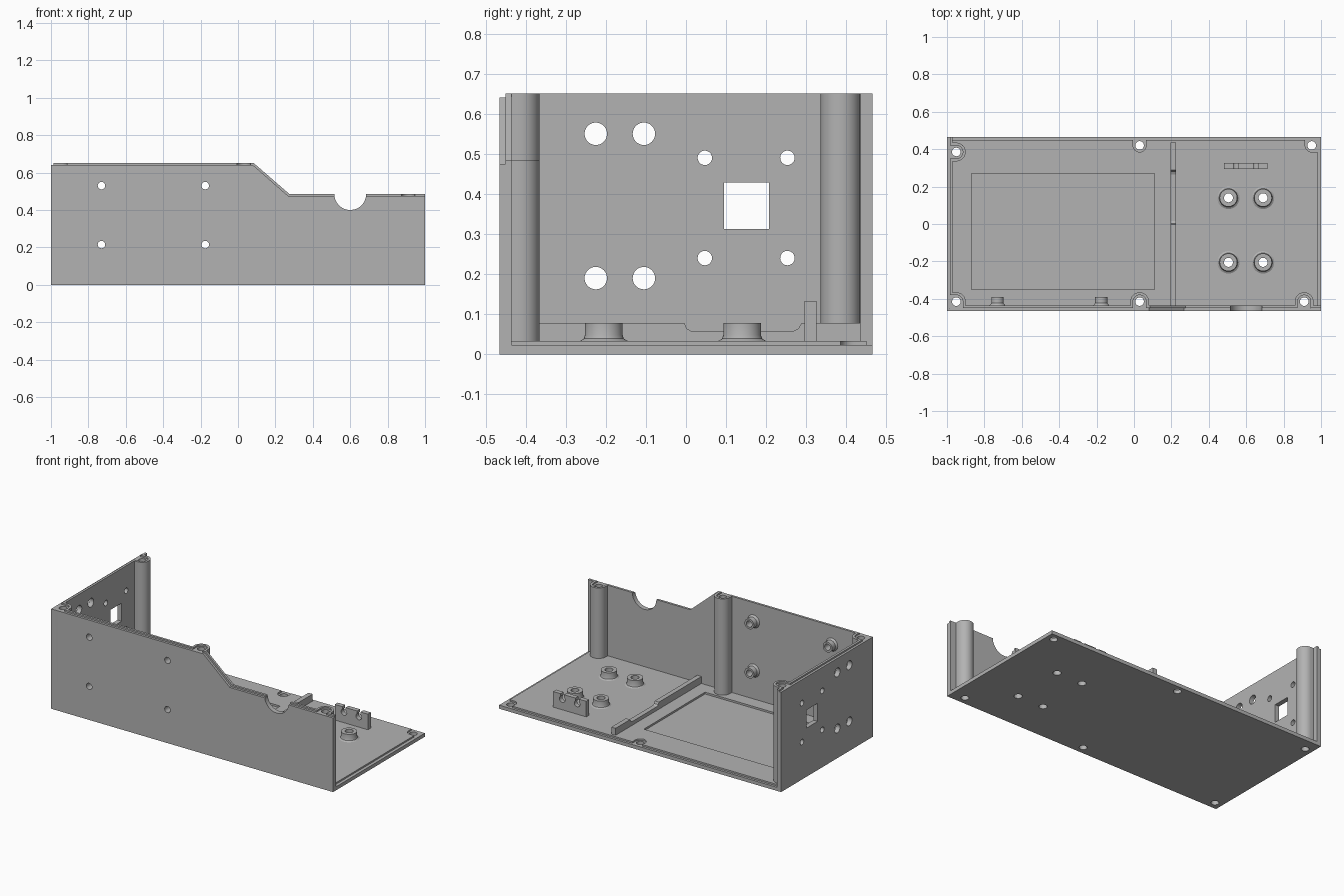
import bpy, bmesh
from math import sin, cos, pi, radians
from mathutils import Matrix

if "Cube" in bpy.data.objects:
    bpy.data.objects.remove(bpy.data.objects["Cube"], do_unlink=True)

grey = bpy.data.materials.new("matte_grey")
grey.use_nodes = True
grey.diffuse_color = (0.45, 0.45, 0.45, 1)
grey.node_tree.nodes["Principled BSDF"].inputs["Base Color"].default_value = (0.45, 0.45, 0.45, 1)


def make(name, bm):
    bmesh.ops.recalc_face_normals(bm, faces=bm.faces)
    mesh = bpy.data.meshes.new(name)
    bm.to_mesh(mesh)
    bm.free()
    mesh.materials.append(grey)
    ob = bpy.data.objects.new(name, mesh)
    bpy.context.collection.objects.link(ob)
    return ob


def prism(name, pts, axis, a, b):
    """Extrude a 2D outline along an axis from a to b."""
    place = {"x": lambda u, v, w: (w, u, v),
             "y": lambda u, v, w: (u, w, v),
             "z": lambda u, v, w: (u, v, w)}[axis]
    bm = bmesh.new()
    lo = [bm.verts.new(place(u, v, a)) for u, v in pts]
    hi = [bm.verts.new(place(u, v, b)) for u, v in pts]
    bm.faces.new(lo)
    bm.faces.new(hi)
    n = len(pts)
    for i in range(n):
        j = (i + 1) % n
        bm.faces.new((lo[i], lo[j], hi[j], hi[i]))
    return make(name, bm)


def rect(u0, v0, u1, v1):
    return [(u0, v0), (u1, v0), (u1, v1), (u0, v1)]


def circle(u, v, r, n=32):
    return [(u + r * cos(2 * pi * i / n), v + r * sin(2 * pi * i / n)) for i in range(n)]


def box(name, x0, y0, x1, y1, z0, z1):
    return prism(name, rect(x0, y0, x1, y1), "z", z0, z1)


def lathe(name, profile, matrix, n=32):
    """Revolve a closed (radius, height) outline."""
    bm = bmesh.new()
    rings = [[bm.verts.new((r * cos(2 * pi * i / n), r * sin(2 * pi * i / n), z))
              for r, z in profile] for i in range(n)]
    m = len(profile)
    for i in range(n):
        p, q = rings[i], rings[(i + 1) % n]
        for k in range(m):
            l = (k + 1) % m
            bm.faces.new((p[k], q[k], q[l], p[l]))
    bm.transform(matrix)
    return make(name, bm)


def combine(target, tool, operation):
    mod = target.modifiers.new("bool", "BOOLEAN")
    mod.operation, mod.solver, mod.object = operation, "EXACT", tool
    bpy.context.view_layer.objects.active = target
    bpy.ops.object.modifier_apply(modifier=mod.name)
    bpy.data.objects.remove(tool, do_unlink=True)


def add(target, tool):
    combine(target, tool, "UNION")


def cut(target, tool):
    combine(target, tool, "DIFFERENCE")


# Floor with a stepped rim
shell = box("enclosure_shell", -1, -0.465, 1, 0.465, 0, 0.023)
add(shell, box("floor_step", -0.985, -0.455, 0.98, 0.45, 0.01, 0.033))

# Front wall in two layers, forming a stepped lip
front_out = [(-1, 0.01), (1, 0.01), (1, 0.475), (0.268, 0.475), (0.08, 0.64), (-1, 0.64)]
front_in = [(-0.985, 0.01), (1, 0.01), (1, 0.485), (0.275, 0.485), (0.085, 0.65), (-0.985, 0.65)]
add(shell, prism("front_outer", front_out, "y", -0.465, -0.45))
add(shell, prism("front_inner", front_in, "y", -0.45, -0.435))

# Right end wall in two layers
add(shell, box("end_outer", -1, -0.465, -0.985, 0.465, 0.01, 0.64))
add(shell, box("end_inner", -0.985, -0.45, -0.97, 0.465, 0.01, 0.65))

# Screw posts: x, y, height, direction to the walls they join
posts = [(-0.95, -0.415, 0.65, -1, -1), (0.03, -0.415, 0.65, 0, -1),
         (0.91, -0.415, 0.485, 0, -1), (-0.95, 0.385, 0.65, -1, 0)]
sockets = [(0.03, 0.42, 0.033, 0, 1), (0.95, 0.42, 0.033, 1, 1)]


def footprints(x, y, r, dx, dy, reach):
    """Round outline plus blocks that run out to the neighbouring walls."""
    shapes = [circle(x, y, r)]
    if dx:
        shapes.append(rect(min(x, x + dx * reach), y - r, max(x, x + dx * reach), y + r))
    if dy:
        shapes.append(rect(x - r, min(y, y + dy * reach), x + r, max(y, y + dy * reach)))
    return shapes


for x, y, h, dx, dy in posts:
    for shape in footprints(x, y, 0.05, dx, dy, 0.025):
        add(shell, prism("post", shape, "z", 0.01, h))

# Lip pockets and screw holes
for x, y, h, dx, dy in posts + sockets:
    for shape in footprints(x, y, 0.035, dx, dy, 0.1):
        cut(shell, prism("pocket", shape, "z", h - 0.01, h + 0.05))
    cut(shell, prism("screw_hole", circle(x, y, 0.023), "z", -0.1, 0.8))

# Shallow tray recess in the floor
cut(shell, box("tray", -0.87, -0.35, 0.11, 0.27, 0.021, 0.06))

# Cable notch and holes in the front wall
cut(shell, prism("cable_notch", circle(0.6, 0.485, 0.085, 48), "y", -0.6, -0.4))
stub_spots = [(x, z) for x in (-0.73, -0.175) for z in (0.215, 0.53)]
for x, z in stub_spots:
    cut(shell, prism("front_hole", circle(x, z, 0.02), "y", -0.6, -0.4))

# Openings in the end wall
cut(shell, prism("socket_opening", rect(0.095, 0.312, 0.207, 0.428), "x", -1.1, -0.9))
for ys, zs, r in (((-0.225, -0.105), (0.19, 0.55), 0.028), ((0.047, 0.253), (0.24, 0.49), 0.018)):
    for y in ys:
        for z in zs:
            cut(shell, prism("end_hole", circle(y, z, r), "x", -1.1, -0.9))

# Floor standoffs with flared feet
standoff = [(0.024, 0.02), (0.024, 0.078), (0.047, 0.078), (0.047, 0.048),
            (0.05, 0.039), (0.06, 0.033), (0.06, 0.02)]
parts = [shell]
for x in (0.505, 0.69):
    for y in (-0.205, 0.14):
        cut(shell, prism("floor_hole", circle(x, y, 0.024), "z", -0.1, 0.1))
        parts.append(lathe("floor_standoff", standoff, Matrix.Translation((x, y, 0))))

# Standoffs on the inside of the front wall
stub = [(0.02, -0.01), (0.02, 0.045), (0.033, 0.045), (0.033, 0.012), (0.042, 0), (0.042, -0.01)]
for x, z in stub_spots:
    turn = Matrix.Translation((x, -0.435, z)) @ Matrix.Rotation(radians(-90), 4, "X")
    parts.append(lathe("wall_standoff", stub, turn))

# Divider rib with a lowered middle
rib = [(-0.44, 0.025), (0.435, 0.025), (0.435, 0.078), (0.288, 0.078), (0.28, 0.064), (0.265, 0.057),
       (0.015, 0.057), (0.002, 0.064), (-0.004, 0.078), (-0.44, 0.078)]
parts.append(prism("divider_rib", rib, "x", 0.195, 0.225))

# Cable clip plate with two keyhole slots
clip = prism("cable_clip", rect(0.48, 0.025, 0.715, 0.133), "y", 0.295, 0.325)
for x in (0.545, 0.65):
    cut(clip, prism("clip_hole", circle(x, 0.1, 0.02), "y", 0.2, 0.4))
    cut(clip, prism("clip_slot", rect(x - 0.012, 0.1, x + 0.012, 0.2), "y", 0.2, 0.4))
parts.append(clip)

# Smooth round surfaces while keeping edges crisp
bpy.ops.object.select_all(action="DESELECT")
for ob in parts:
    ob.select_set(True)
bpy.context.view_layer.objects.active = shell
bpy.ops.object.shade_smooth_by_angle(angle=radians(25))
